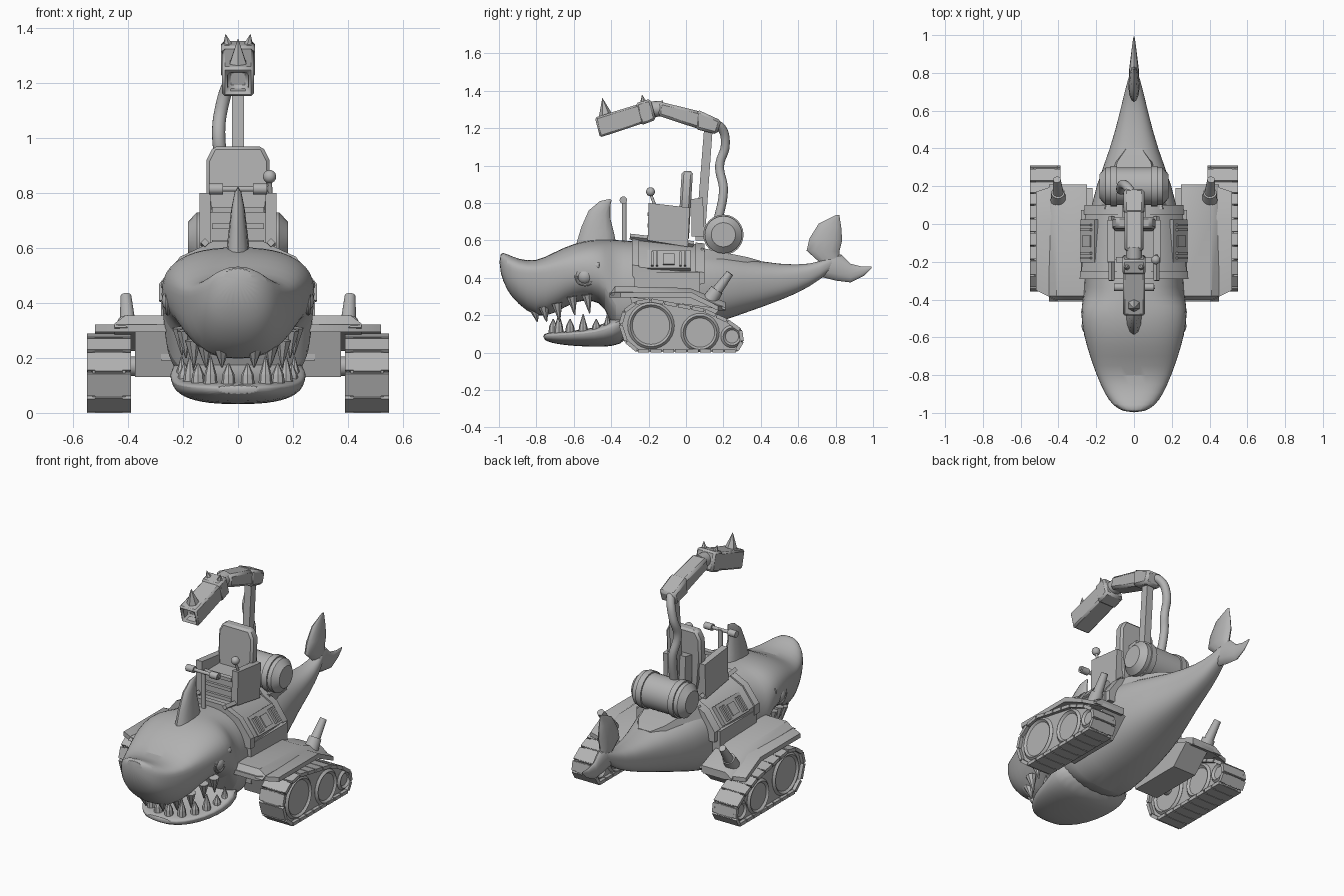
import bpy, bmesh, math
from mathutils import Vector

if "Cube" in bpy.data.objects:
    bpy.data.objects.remove(bpy.data.objects["Cube"], do_unlink=True)

grey = bpy.data.materials.new("plain grey")
grey.use_nodes = True
colour = (.45, .45, .45, 1)
grey.diffuse_color = colour
grey.node_tree.nodes["Principled BSDF"].inputs["Base Color"].default_value = colour
SIDES = (("left", 1), ("right", -1))


def finish(name, bm):
    bmesh.ops.recalc_face_normals(bm, faces=bm.faces)
    mesh = bpy.data.meshes.new(name)
    bm.to_mesh(mesh)
    bm.free()
    mesh.materials.append(grey)
    ob = bpy.data.objects.new(name, mesh)
    bpy.context.collection.objects.link(ob)
    return ob


def bridge(name, rings, smooth=0, bevel=0):
    """Skin a list of equal point rings and cap both ends."""
    bm = bmesh.new()
    loops = [[bm.verts.new(p) for p in ring] for ring in rings]
    n = len(loops[0])
    for a, b in zip(loops, loops[1:]):
        for i in range(n):
            j = (i + 1) % n
            bm.faces.new((a[i], a[j], b[j], b[i]))
    bm.faces.new(loops[0])
    bm.faces.new(loops[-1])
    ob = finish(name, bm)
    if smooth:
        mod = ob.modifiers.new("smooth", "SUBSURF")
        mod.levels = mod.render_levels = smooth
    if bevel:
        ob.modifiers.new("chamfer", "BEVEL").width = bevel
        ob.modifiers["chamfer"].segments = 1
    return ob


def hull(name, rows):
    """Smooth loft along y from rows of y, top, bottom, half width, widest z."""
    def ring(y, top, low, w, mid):
        pts = []
        for i in range(24):
            c, s = math.cos(math.tau * i / 24), math.sin(math.tau * i / 24)
            reach = top - mid if s > 0 else mid - low
            pts.append((math.copysign(w * abs(c) ** .8, c), y,
                        mid + math.copysign(reach * abs(s) ** .85, s)))
        return pts
    return bridge(name, [ring(*r) for r in rows], 1)


def prism(name, outline, x0, x1, bevel=0):
    """Side profile of (y, z) points, given thickness along x."""
    return bridge(name, [[(x, y, z) for y, z in outline] for x in (x0, x1)], 0, bevel)


def fin(name, rows):
    """Loft of lens sections from rows of leading point, trailing point, half thickness."""
    rings = []
    for (ly, lz), (ty, tz), half in rows:
        ring = []
        for i in range(12):
            c, s = math.cos(math.tau * i / 12), math.sin(math.tau * i / 12)
            ring.append((half * s, (ly + ty + (ly - ty) * c) / 2, (lz + tz + (lz - tz) * c) / 2))
        rings.append(ring)
    return bridge(name, rings)


def rod(name, a, b, r1, r2=None, sides=16):
    a, b = Vector(a), Vector(b)
    bm = bmesh.new()
    bmesh.ops.create_cone(bm, cap_ends=True, segments=sides, radius1=r1,
                          radius2=r1 if r2 is None else r2, depth=(b - a).length)
    ob = finish(name, bm)
    ob.location = (a + b) / 2
    ob.rotation_euler = (b - a).to_track_quat("Z", "Y").to_euler()
    return ob


def box(name, loc, size, rot=(0, 0, 0)):
    bm = bmesh.new()
    bmesh.ops.create_cube(bm, size=1)
    bmesh.ops.scale(bm, vec=size, verts=bm.verts)
    ob = finish(name, bm)
    ob.location, ob.rotation_euler = loc, rot


def ball(name, loc, r):
    bm = bmesh.new()
    bmesh.ops.create_uvsphere(bm, u_segments=20, v_segments=12, radius=r)
    finish(name, bm).location = loc


def hoop(name, loc, r, thick, sides=4):
    bpy.ops.mesh.primitive_torus_add(major_radius=r, minor_radius=thick, major_segments=28,
                                     minor_segments=sides, location=loc, rotation=(0, math.pi / 2, 0))
    bpy.context.object.name = name
    bpy.context.object.data.materials.append(grey)


# Body, with the upper jaw at the front, and the lower jaw
hull("body", [(-.998, .54, .44, .05, .48), (-.96, .53, .33, .115, .45), (-.9, .5, .26, .155, .43),
              (-.8, .485, .18, .2, .43), (-.7, .54, .205, .235, .44), (-.6, .585, .275, .265, .45),
              (-.5, .605, .28, .282, .45), (-.43, .605, .25, .28, .42), (-.38, .605, .08, .268, .3),
              (-.3, .6, .04, .265, .3), (0, .57, .1, .25, .36), (.2, .53, .17, .205, .37),
              (.4, .485, .24, .125, .38), (.6, .465, .315, .073, .4), (.72, .485, .39, .045, .44),
              (.81, .53, .47, .02, .5)])
hull("lower_jaw", [(-.765, .1, .07, .08, .09), (-.72, .11, .05, .14, .09), (-.62, .115, .035, .21, .1),
                   (-.48, .13, .03, .24, .11), (-.4, .18, .03, .25, .14), (-.3, .24, .06, .25, .17)])

# Fins
fin("dorsal_fin", [((-.59, .57), (-.37, .57), .045), ((-.56, .67), (-.385, .64), .035),
                   ((-.52, .76), (-.405, .72), .025), ((-.46, .81), (-.405, .78), .014),
                   ((-.405, .822), (-.398, .815), .003)])
fin("tail_upper_lobe", [((.74, .46), (.82, .5), .02), ((.645, .545), (.82, .54), .03),
                        ((.66, .61), (.835, .6), .028), ((.71, .69), (.83, .67), .018),
                        ((.8, .735), (.82, .735), .004)])
fin("tail_lower_lobe", [((.7, .41), (.76, .52), .03), ((.8, .385), (.83, .525), .026),
                        ((.88, .375), (.88, .475), .018), ((.95, .41), (.94, .46), .01),
                        ((.992, .45), (.992, .46), .003)])

# Eyes, brows and teeth
UPPER = [(.06, -.81, .235, .07), (.12, -.76, .245, .08), (.165, -.69, .265, .1),
         (.195, -.61, .3, .1), (.21, -.53, .31, .1)]
LOWER = [(.035, -.71), (.1, -.68), (.145, -.62), (.175, -.55), (.195, -.48), (.205, -.42)]
for side, s in SIDES:
    ball(side + "_eye", (s * .23, -.54, .41), .048)
    hoop(side + "_eye_rim", (s * .256, -.54, .41), .048, .008, 8)
    rod(side + "_brow", (s * .205, -.67, .47), (s * .262, -.46, .465), .014, .02)
    for i, (x, y, z, drop) in enumerate(UPPER):
        rod(f"{side}_upper_tooth_{i}", (s * x, y, z), (s * x * .97, y + .015, z - drop), .03, .003, 8)
    for i, (x, y) in enumerate(LOWER):
        rod(f"{side}_lower_tooth_{i}", (s * x, y, .1), (s * x, y, .14), .026, .022, 8)
        rod(f"{side}_lower_tooth_tip_{i}", (s * x, y, .14), (s * x, y, .18 + .025 * (i % 2)), .022, .003, 8)

# Armoured saddle over the back
HALF = [(.28, .4), (.28, .46), (.205, .56), (.09, .615)]
section = HALF + [(-x, z) for x, z in reversed(HALF)]


def saddle(name, y0, y1, grow):
    def ring(y):
        t = (y + .28) / .34
        return [(x * (grow - .08 * t), y, z + (grow - 1) * .3 - .035 * t) for x, z in section]
    bridge(name, [ring(y0), ring(y1)])


saddle("saddle_plate", -.28, .08, 1)
saddle("saddle_front_band", -.29, -.25, 1.025)
saddle("saddle_rear_band", .05, .1, 1.025)
bridge("spine_plate", [[(-w, y, z - .08), (-w * .8, y, z), (w * .8, y, z), (w, y, z - .08)]
                       for y, w, z in ((.08, .19, .56), (.33, .11, .51), (.4, .05, .49))])
for side, s in SIDES:
    tilt = (0, s * math.radians(53), 0)
    box(side + "_vent_panel", (s * .236, -.09, .492), (.12, .23, .025), tilt)
    for y in (-.18, -.155, -.03, -.005):
        box(side + "_vent_bar", (s * .249, y, .497), (.09, .012, .025), tilt)
    box(side + "_vent_hatch", (s * .249, -.092, .497), (.07, .06, .014), tilt)
    rod(side + "_saddle_rail", (s * .12, -.3, .62), (s * .12, .04, .58), .016, sides=4)

# Seat, backrest and controls
box("seat_cushion", (0, -.09, .65), (.2, .2, .16))
for i in range(3):
    box("seat_step", (0, -.19, .62 + .06 * i), (.19, .03, .02))
for side, s in SIDES:
    prism(side + "_armrest", [(-.2, .8), (.02, .775), (.01, .565), (-.205, .6)], s * .1, s * .14)
shape = [(.09, .6), (.115, .8), (.115, .92), (.09, .97)]
bridge("backrest", [[(x, y + (z - .6) * .06, z) for x, z in shape + [(-x, z) for x, z in shape[::-1]]]
                    for y in (-.045, .015)], 0, .012)
prism("seat_support", [(.03, .62), (.03, .82), (.09, .83), (.1, .62)], -.06, .06)
rod("steering_post", (0, -.33, .59), (0, -.33, .82), .013)
rod("steering_bar", (-.1, -.335, .815), (.11, -.335, .815), .01)
for side, s in SIDES:
    rod(side + "_grip", (s * .055, -.335, .815), (s * .105, -.335, .815), .02)
rod("lever", (.12, -.16, .77), (.115, -.19, .85), .008)
ball("lever_knob", (.115, -.19, .86), .024)

# Tank behind the seat
rod("tank", (-.15, .2, .63), (.15, .2, .63), .1, sides=24)
for side, s in SIDES:
    rod(side + "_tank_band", (s * .09, .2, .63), (s * .125, .2, .63), .108, sides=24)
    rod(side + "_tank_cap", (s * .15, .2, .63), (s * .182, .2, .63), .1, .065, 24)

# Crane arm with nozzle head
prism("crane_post", [(.05, .6), (.1, 1.24), (.145, 1.23), (.1, .6)], -.022, .022)
prism("crane_beam", [(-.14, 1.342), (.1, 1.283), (.075, 1.193), (-.15, 1.267)], -.05, .05, .014)
prism("crane_elbow", [(.06, 1.3), (.19, 1.24), (.165, 1.166), (.05, 1.195)], -.055, .055, .014)
rod("crane_joint", (0, -.2, 1.3), (0, -.12, 1.305), .042)
nozzle = prism("nozzle_head", [(-.487, 1.257), (-.2, 1.345), (-.17, 1.246), (-.46, 1.15)], -.058, .058, .01)
bm = bmesh.new()
bm.from_mesh(nozzle.data)
mouth = min(bm.faces, key=lambda f: f.normal.y)
for thickness, depth in ((.028, 0), (.004, -.05)):
    bmesh.ops.inset_individual(bm, faces=[mouth], thickness=thickness, depth=depth)
bm.to_mesh(nozzle.data)
bm.free()
prism("nozzle_collar", [(-.27, 1.333), (-.19, 1.357), (-.16, 1.245), (-.24, 1.215)], -.062, .062, .012)
rod("large_spike", (0, -.43, 1.27), (0, -.447, 1.36), .036, .001, 6)
for side, s in SIDES:
    rod(side + "_small_spike", (s * .035, -.225, 1.325), (s * .045, -.235, 1.378), .024, .001, 6)

# Hose from tank to arm
curve = bpy.data.curves.new("hose", "CURVE")
curve.dimensions = "3D"
curve.bevel_depth, curve.bevel_resolution = .024, 6
path = [(-.04, .17, .7), (-.05, .2, .87), (-.07, .18, 1), (-.06, .21, 1.11), (-.03, .19, 1.2), (0, .14, 1.23)]
spline = curve.splines.new("BEZIER")
spline.bezier_points.add(len(path) - 1)
for point, co in zip(spline.bezier_points, path):
    point.co = co
    point.handle_left_type = point.handle_right_type = "AUTO"
curve.materials.append(grey)
hose = bpy.data.objects.new("hose", curve)
bpy.context.collection.objects.link(hose)

# Tracks, wheels, fenders and exhausts
BELT = [(-.35, .15), (-.33, .22), (-.27, .265), (-.19, .28), (.1, .225), (.22, .17), (.29, .12),
        (.3, .06), (.27, .01), (-.26, .01), (-.32, .06)]
WHEELS = [(-.187, .144, .112), (.075, .107, .09), (.246, .086, .047)]
loop = [Vector((0, *p)) for p in BELT]
for side, s in SIDES:
    prism(side + "_track_belt", BELT, s * .41, s * .53)
    for a, b in zip(loop, loop[1:] + loop[:1]):
        run = b - a
        count = max(1, round(run.length / .07))
        for i in range(count):
            mid = a + run * (i + .5) / count
            mid.x = s * .47
            angle = (math.atan2(run.z, run.y), 0, 0)
            box(side + "_track_shoe", mid, (.16, run.length / count * .9, .02), angle)
            box(side + "_track_link", mid, (.1, run.length / count, .016), angle)
    for y, z, r in WHEELS:
        rod(side + "_wheel", (s * .405, y, z), (s * .535, y, z), r * .9, sides=28)
        for x in (.406, .534):
            hoop(side + "_wheel_rim", (s * x, y, z), r, .013)
    bridge(side + "_fender", [[(s * x, front, .295), (s * x, front, .322), (s * x, .03, .322),
                               (s * x, rear, .25), (s * x, rear, .225), (s * x, .02, .295)]
                              for x, front, rear in ((.26, -.41, .21), (.4, -.41, .21), (.52, -.35, .17))])
    bridge(side + "_fender_cover", [[(s * x, -.41, .31), (s * x, -.38, z), (s * x, .02, z - .01),
                                     (s * x, .21, z - .085), (s * x, .21, .23)]
                                    for x, z in ((.25, .355), (.41, .355), (.45, .325))])
    prism(side + "_axle_block", [(-.3, .3), (-.25, .13), (.08, .13), (.19, .24), (.02, .3)], s * .22, s * .375)
    box(side + "_mount_plate", (s * .255, -.1, .31), (.05, .35, .24))
    rod(side + "_axle", (s * .36, -.187, .17), (s * .42, -.187, .17), .035)
    rod(side + "_exhaust_collar", (s * .4, .12, .27), (s * .402, .165, .335), .042, .036)
    rod(side + "_exhaust_pipe", (s * .4, .15, .31), (s * .408, .235, .425), .03, .02)

# Soft shading with crisp edges
bpy.ops.object.select_all(action="DESELECT")
hose.select_set(True)
bpy.context.view_layer.objects.active = hose
bpy.ops.object.convert(target="MESH")
for ob in bpy.context.scene.objects:
    ob.select_set(ob.type == "MESH")
bpy.ops.object.shade_smooth_by_angle(angle=math.radians(35))
